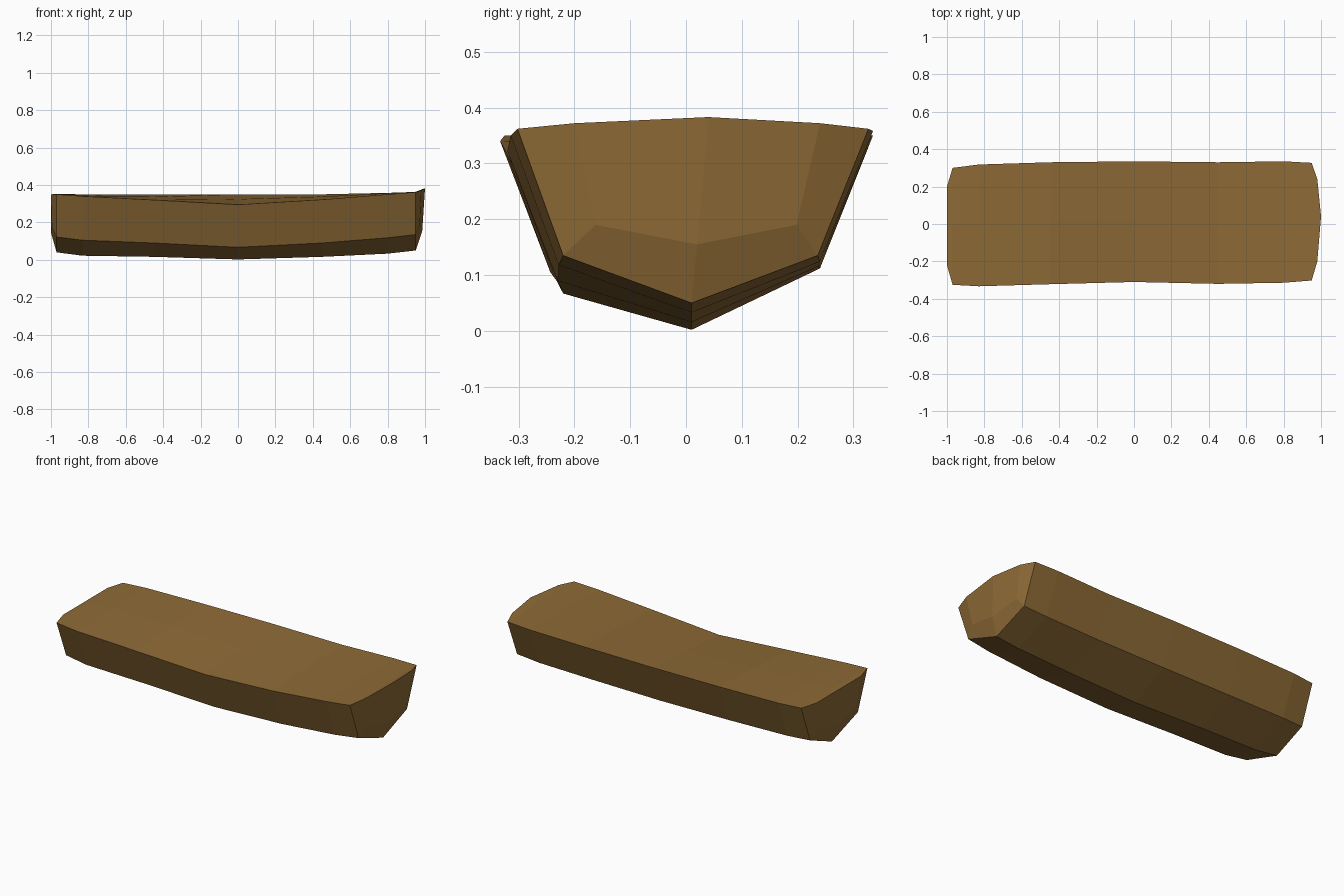
import bpy, bmesh

# Stations along the beam: x, front top (y, z), back top (y, z),
# front chine (y, z), back chine (y, z), keel z
stations = [
    (-0.97, -0.325, 0.35, 0.30, 0.35, -0.235, 0.122, 0.215, 0.125, 0.040),
    (-0.83, -0.333, 0.34, 0.318, 0.35, -0.243, 0.105, 0.228, 0.12, 0.022),
    (-0.45, -0.322, 0.32, 0.33, 0.35, -0.232, 0.09, 0.236, 0.115, 0.016),
    (0.00, -0.31, 0.295, 0.335, 0.35, -0.22, 0.067, 0.24, 0.112, 0.002),
    (0.45, -0.32, 0.322, 0.33, 0.35, -0.23, 0.09, 0.238, 0.116, 0.016),
    (0.80, -0.314, 0.35, 0.335, 0.358, -0.228, 0.118, 0.24, 0.124, 0.033),
    (0.95, -0.302, 0.362, 0.327, 0.362, -0.22, 0.135, 0.236, 0.135, 0.050),
]


def ring(s):
    x, yf, zf, yb, zb, cf, czf, cb, czb, kz = s
    mid = ((yf + yb) / 2 + 0.01, (zf + zb) / 2 + 0.002)
    return [(x, yf, zf), (x, *mid), (x, yb, zb),
            (x, cb, czb), (x, 0.01, kz), (x, cf, czf)]


# Rounded end rings: same point order as the station rings
left_end = [(-1.0, -0.22, 0.35), (-1.0, -0.01, 0.35), (-1.0, 0.20, 0.35),
            (-0.995, 0.17, 0.18), (-1.0, -0.005, 0.145), (-0.995, -0.18, 0.18)]
right_end = [(0.98, -0.20, 0.372), (1.0, 0.04, 0.383), (0.98, 0.24, 0.372),
             (0.972, 0.198, 0.19), (0.985, 0.02, 0.155), (0.972, -0.162, 0.19)]

rings = [left_end] + [ring(s) for s in stations] + [right_end]

# Loft the rings into one closed faceted beam
bm = bmesh.new()
loops = [[bm.verts.new(p) for p in r] for r in rings]
for a, b in zip(loops, loops[1:]):
    for i in range(6):
        j = (i + 1) % 6
        bm.faces.new((a[i], a[j], b[j], b[i]))
# Ends split along the middle line
for r in (loops[0], loops[-1]):
    bm.faces.new((r[0], r[1], r[4], r[5]))
    bm.faces.new((r[1], r[2], r[3], r[4]))
bmesh.ops.recalc_face_normals(bm, faces=bm.faces)

mesh = bpy.data.meshes.new("wooden_beam")
bm.to_mesh(mesh)
bm.free()
beam = bpy.data.objects.new("wooden_beam", mesh)
bpy.context.collection.objects.link(beam)

# Single wood colour
wood = bpy.data.materials.new("wood_brown")
wood.diffuse_color = (0.270, 0.145, 0.037, 1.0)
mesh.materials.append(wood)
